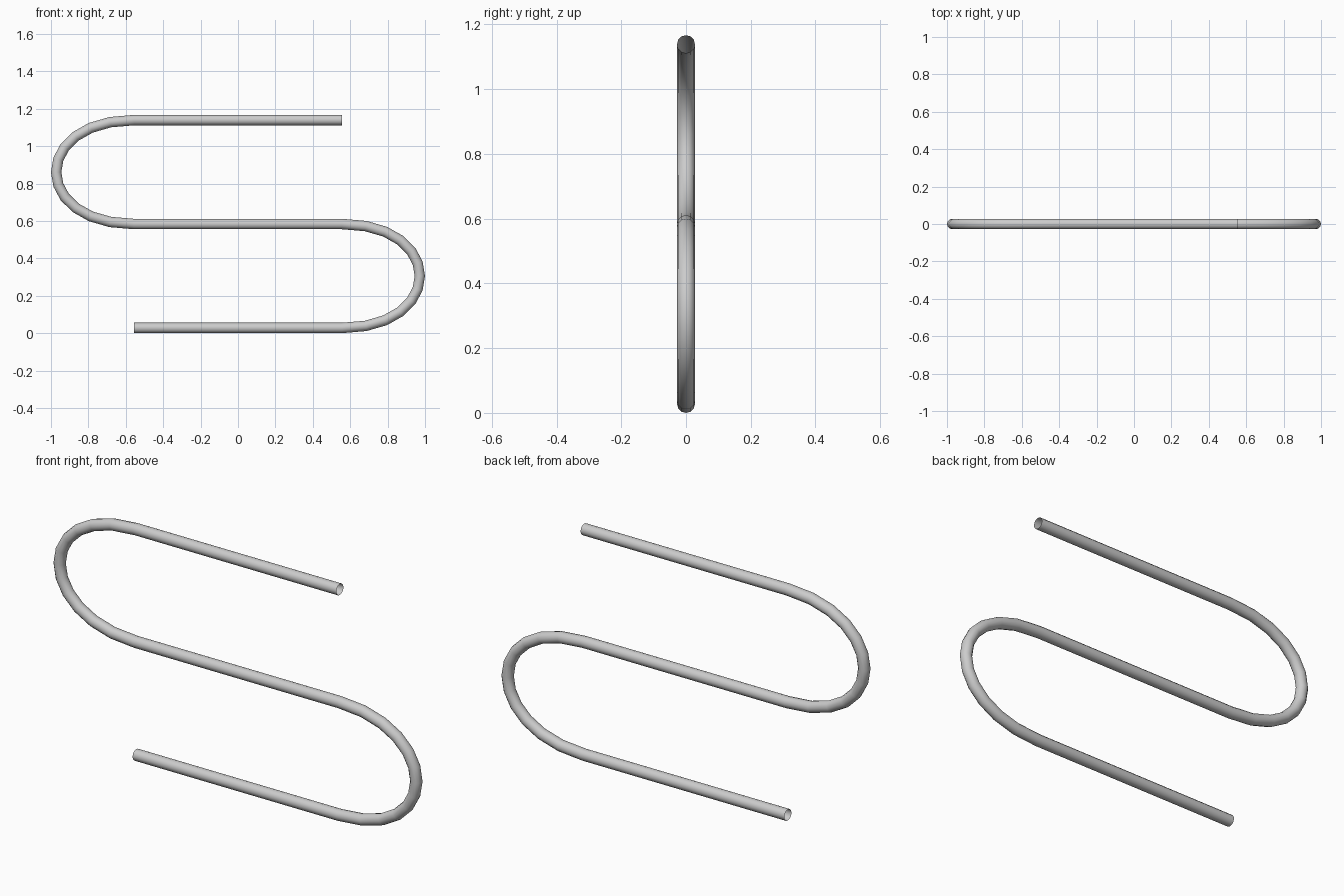
import bpy
from mathutils import Vector

if "Cube" in bpy.data.objects:
    bpy.data.objects.remove(bpy.data.objects["Cube"])

H = 1 / 1.8        # spacing between runs, half a run's length, and handle length
R = H / 20         # tube radius

# Serpentine path: three straight runs joined by two U-bends
curve = bpy.data.curves.new("serpentine_tube", "CURVE")
curve.dimensions = "3D"
curve.resolution_u = 12
curve.bevel_depth = R
curve.bevel_resolution = 4     # 12-sided section
curve.use_fill_caps = False    # open ends
spline = curve.splines.new("BEZIER")
spline.use_smooth = True
spline.bezier_points.add(5)

for i, p in enumerate(spline.bezier_points):
    row = i // 2
    way = 1 if row % 2 == 0 else -1            # travel direction of this run
    x = H * way * (1 if i % 2 else -1)
    p.handle_left_type = p.handle_right_type = "FREE"
    p.co = Vector((x, 0, R + row * H))
    p.handle_left = p.co - Vector((way * H, 0, 0))
    p.handle_right = p.co + Vector((way * H, 0, 0))

tube = bpy.data.objects.new("serpentine_tube", curve)
bpy.context.collection.objects.link(tube)
